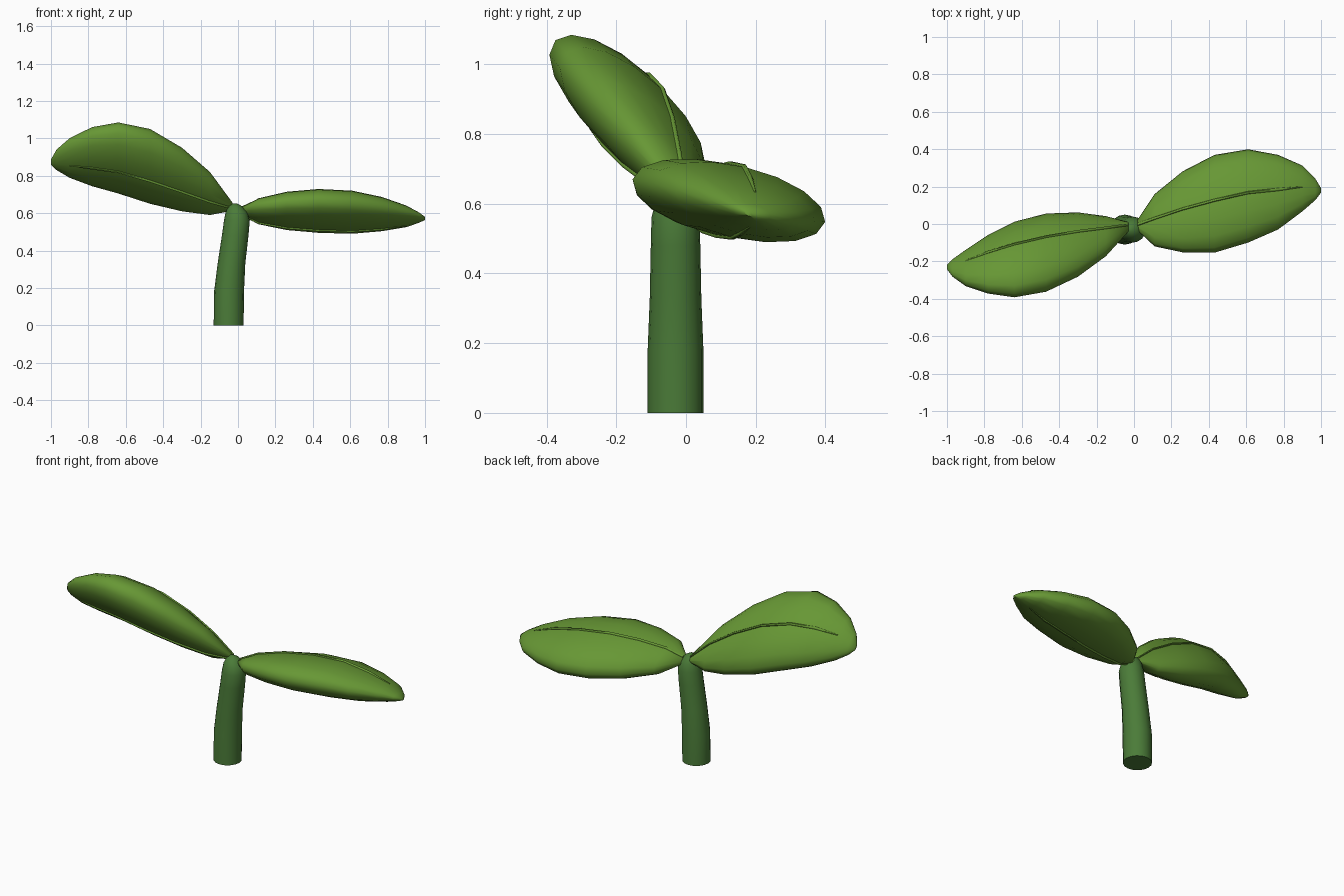
import bpy, bmesh, math
from mathutils import Vector

if "Cube" in bpy.data.objects:
    bpy.data.objects.remove(bpy.data.objects["Cube"])


def material(name, color):
    m = bpy.data.materials.new(name)
    m.diffuse_color = (*color, 1)
    m.use_nodes = True
    m.node_tree.nodes["Principled BSDF"].inputs["Base Color"].default_value = m.diffuse_color
    return m


GREEN = material("leaf_green", (0.135, 0.31, 0.035))
STEM = material("stem_green", (0.07, 0.2, 0.04))


def loft(name, rings, mat):
    """Skin a list of equal-length point rings and cap both ends."""
    bm = bmesh.new()
    loops = [[bm.verts.new(p) for p in ring] for ring in rings]
    n = len(loops[0])
    for a, b in zip(loops, loops[1:]):
        for i in range(n):
            j = (i + 1) % n
            bm.faces.new((a[i], a[j], b[j], b[i]))
    bm.faces.new(loops[0])
    bm.faces.new(loops[-1])
    bmesh.ops.recalc_face_normals(bm, faces=bm.faces)
    mesh = bpy.data.meshes.new(name)
    bm.to_mesh(mesh)
    bm.free()
    ob = bpy.data.objects.new(name, mesh)
    bpy.context.collection.objects.link(ob)
    mesh.materials.append(mat)
    bpy.ops.object.select_all(action='DESELECT')
    ob.select_set(True)
    bpy.context.view_layer.objects.active = ob
    bpy.ops.object.shade_smooth_by_angle(angle=math.radians(60))
    return ob


def leaf_point(station, tilt, t):
    """Point on the tilted oval cross-section of a leaf."""
    x, cy, cz, ay, az = station
    z = az * (tilt * math.cos(t) + math.sqrt(1 - tilt * tilt) * math.sin(t))
    return Vector((x, cy + ay * math.cos(t), cz + z))


def leaf(name, stations, tilt, pole, sides=16):
    pole = math.radians(pole)
    loft(name, [[leaf_point(s, tilt, pole + 2 * math.pi * i / sides)
                 for i in range(sides)] for s in stations], GREEN)
    # thin midrib on the upper and lower face
    for side, turn in (("upper", 0), ("lower", math.pi)):
        pts = [leaf_point(s, tilt, pole + turn) for s in stations[:-2]]
        rib = []
        for k, p in enumerate(pts):
            r = 0.003 if k == len(pts) - 1 else 0.008
            rib.append([p + Vector((0, r * math.cos(a), r * math.sin(a)))
                        for a in (math.pi * i / 3 for i in range(6))])
        loft(f"{name}_{side}_midrib", rib, GREEN)


# right leaf: x, centre y, centre z, half extent y, half extent z
leaf("right_leaf", [
    (0.02, -0.005, 0.61, 0.03, 0.022),
    (0.11, 0.02, 0.61, 0.14, 0.07),
    (0.26, 0.065, 0.612, 0.217, 0.103),
    (0.43, 0.108, 0.612, 0.262, 0.118),
    (0.61, 0.15, 0.605, 0.25, 0.116),
    (0.77, 0.17, 0.595, 0.20, 0.092),
    (0.90, 0.19, 0.583, 0.123, 0.058),
    (0.97, 0.185, 0.576, 0.057, 0.027),
    (1.0, 0.18, 0.572, 0.012, 0.008)], -0.43, 86)

# left leaf, raised and rolled further
leaf("left_leaf", [
    (-0.03, -0.015, 0.635, 0.025, 0.022),
    (-0.15, -0.065, 0.705, 0.107, 0.115),
    (-0.30, -0.11, 0.78, 0.172, 0.17),
    (-0.47, -0.153, 0.85, 0.209, 0.20),
    (-0.64, -0.19, 0.895, 0.202, 0.19),
    (-0.78, -0.215, 0.902, 0.157, 0.158),
    (-0.90, -0.235, 0.895, 0.097, 0.106),
    (-0.97, -0.235, 0.885, 0.047, 0.055),
    (-1.0, -0.23, 0.873, 0.012, 0.014)], -0.68, 66)

# gently leaning stem with a rounded top: centre x, z, radius
stem_rings = []
for x, z, r in [(-0.05, 0, 0.08), (-0.048, 0.18, 0.08), (-0.035, 0.33, 0.074),
                (-0.015, 0.48, 0.071), (-0.006, 0.56, 0.069),
                (-0.008, 0.605, 0.058), (-0.014, 0.637, 0.036),
                (-0.018, 0.652, 0.012)]:
    stem_rings.append([(x + r * math.cos(a), -0.03 + r * math.sin(a), z)
                       for a in (math.pi * i / 8 for i in range(16))])
loft("stem", stem_rings, STEM)
